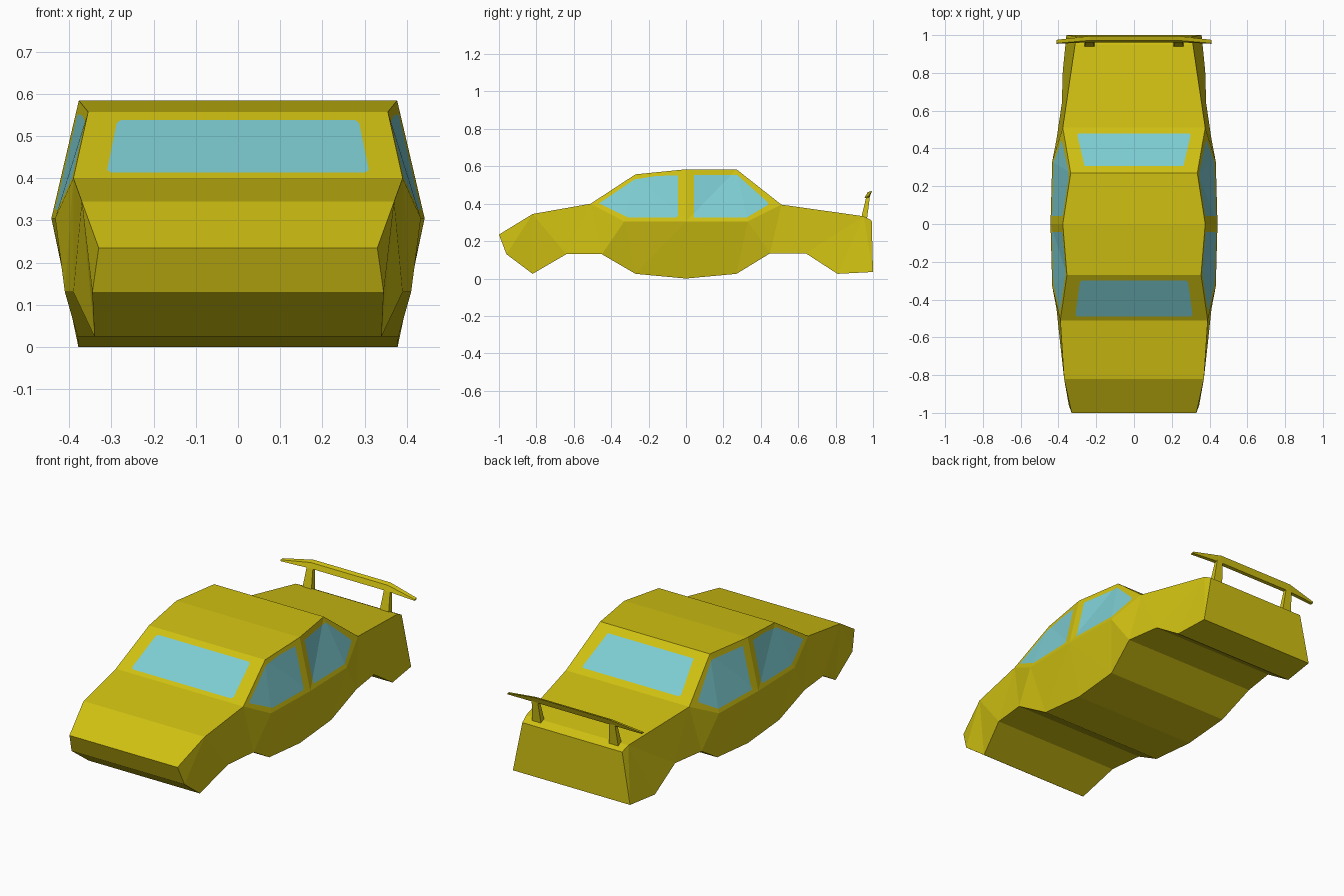
import bpy, bmesh
from mathutils import Vector

if "Cube" in bpy.data.objects:
    bpy.data.objects.remove(bpy.data.objects["Cube"])


def material(name, rgb):
    m = bpy.data.materials.new(name)
    m.diffuse_color = (*rgb, 1)
    m.use_nodes = True
    m.node_tree.nodes["Principled BSDF"].inputs["Base Color"].default_value = m.diffuse_color
    return m


YELLOW = material("yellow_paint", (0.63, 0.53, 0.006))
GLASS = material("blue_glass", (0.205, 0.61, 0.65))


def finish(bm, name, mats):
    bmesh.ops.recalc_face_normals(bm, faces=bm.faces)
    me = bpy.data.meshes.new(name)
    bm.to_mesh(me)
    bm.free()
    for m in mats:
        me.materials.append(m)
    ob = bpy.data.objects.new(name, me)
    bpy.context.collection.objects.link(ob)
    return ob


# Body outline seen from the side: y, z, half width
outline = {
    "N": (-1, .235, .33), "H": (-.82, .345, .37), "A": (-.51, .40, .39),
    "C": (-.27, .557, .355), "D": (0, .584, .377), "E": (.27, .584, .335),
    "F": (.51, .395, .377), "J": (.95, .333, .312), "K": (.993, .31, .305),
    "Z": (1, .035, .358), "Y": (.81, .025, .377), "X": (.64, .135, .382),
    "W": (.45, .135, .41), "V": (.27, .025, .38), "U": (0, 0, .378),
    "T": (-.27, .025, .38), "P": (-.45, .13, .41), "Q": (-.64, .13, .39),
    "R": (-.82, .025, .34), "S": (-.96, .13, .345),
}
# Waist line points, which bulge outwards
waist = {"1": (-.33, .305, .433), "0": (0, .305, .442), "2": (.33, .305, .433)}
# Side panels, front to back
panels = ["NHRS", "HAQR", "A1PQ", "1TP", "10UT", "02VU", "2WV", "F2WX",
          "FXYJ", "JYZK", "AC1", "CD01", "DE20", "EF2"]

bm = bmesh.new()
sides = []
for s in (-1, 1):
    v = {k: bm.verts.new((s * w, y, z)) for k, (y, z, w) in {**outline, **waist}.items()}
    for p in panels:
        bm.faces.new([v[k] for k in p])
    sides.append(v)
keys = list(outline)
for a, b in zip(keys, keys[1:] + keys[:1]):
    bm.faces.new([sides[0][a], sides[0][b], sides[1][b], sides[1][a]])
bmesh.ops.triangulate(bm, faces=bm.faces)
bmesh.ops.recalc_face_normals(bm, faces=bm.faces)


# Windows: cut the panels along each window edge, then colour the faces inside
def side_glass(f):
    c = f.calc_center_median()
    return abs(f.normal.x) > .7 and c.z > .3051 and abs(c.y) < .5


def screen(f):
    c = f.calc_center_median()
    return f.normal.z > .5 and abs(f.normal.x) < .3 and .27 < abs(c.y) < .51


def cut_window(poly, axes, rule):
    i, j = axes
    mid = [sum(p[k] for p in poly) / len(poly) for k in (0, 1)]
    planes = []
    for (a, b), (c, d) in zip(poly, poly[1:] + poly[:1]):
        co, no = Vector(), Vector()
        co[i], co[j] = a, b
        no[i], no[j] = d - b, a - c
        if (mid[0] - a) * no[i] + (mid[1] - b) * no[j] > 0:
            no.negate()
        no.normalize()
        planes.append((co, no))
        faces = [f for f in bm.faces if rule(f)]
        geom = set(faces)
        for f in faces:
            geom.update(f.edges)
            geom.update(f.verts)
        bmesh.ops.bisect_plane(bm, geom=list(geom), dist=1e-5, plane_co=co, plane_no=no)
    for f in bm.faces:
        c = f.calc_center_median()
        if rule(f) and all((c - co).dot(no) < 0 for co, no in planes):
            f.material_index = 1


cut_window([(-.465, .402), (-.31, .326), (-.055, .326), (-.042, .335), (-.042, .552),
            (-.16, .548), (-.275, .53)], (1, 2), side_glass)
cut_window([(.042, .326), (.325, .326), (.44, .395), (.435, .41), (.275, .553),
            (.042, .553)], (1, 2), side_glass)
cut_window([(-.30, -.49), (-.31, -.48), (-.287, -.31), (-.278, -.30),
            (.278, -.30), (.287, -.31), (.31, -.48), (.30, -.49)], (0, 1), screen)
cut_window([(-.262, .308), (-.30, .47), (-.292, .48),
            (.292, .48), (.30, .47), (.262, .308)], (0, 1), screen)
finish(bm, "car_body", [YELLOW, GLASS])


# Closed shape lofted through rings of points
def loft(name, rings):
    bm = bmesh.new()
    vs = [[bm.verts.new(p) for p in r] for r in rings]
    n = len(vs[0])
    for a, b in zip(vs, vs[1:]):
        for k in range(n):
            bm.faces.new([a[k], a[(k + 1) % n], b[(k + 1) % n], b[k]])
    bm.faces.new(vs[0])
    bm.faces.new(vs[-1])
    return finish(bm, name, [YELLOW])


# Rear wing: flat middle with tips that drop and sweep forward
section = [(.962, .434), (.972, .462), (.995, .469), (.982, .436)]
tip = [(.954, .430), (.957, .436), (.975, .438), (.972, .430)]
loft("rear_wing", [[(x, y, z) for y, z in sec] for x, sec in
                   ((-.41, tip), (-.235, section), (.235, section), (.41, tip))])

# Wing posts, tapered and leaning back
for side, name in ((-1, "left_wing_post"), (1, "right_wing_post")):
    rings = []
    for z, y0, y1, w in ((.32, .936, .968, .028), (.445, .966, .984, .018)):
        x = side * .236
        rings.append([(x - w, y0, z), (x + w, y0, z), (x + w, y1, z), (x - w, y1, z)])
    loft(name, rings)
